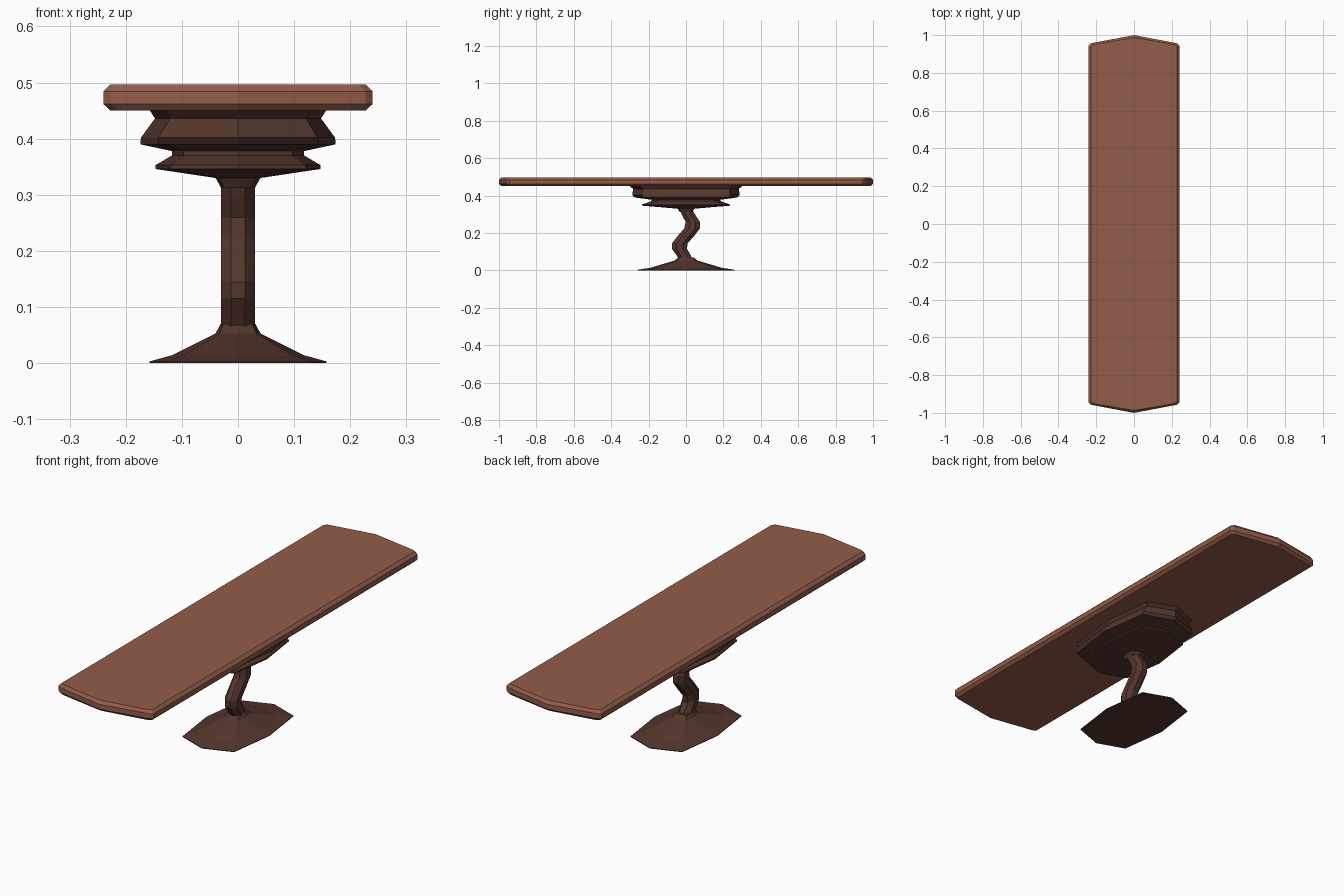
import bpy
import bmesh
from math import cos, sin, pi

cube = bpy.data.objects.get("Cube")
if cube:
    bpy.data.objects.remove(cube, do_unlink=True)


def material(name, colour):
    mat = bpy.data.materials.new(name)
    mat.use_nodes = True
    mat.diffuse_color = colour
    mat.node_tree.nodes["Principled BSDF"].inputs["Base Color"].default_value = colour
    return mat


def loft(name, rings, mat):
    """Skin a stack of rings with equal point counts and cap both ends."""
    bm = bmesh.new()
    loops = [[bm.verts.new(p) for p in ring] for ring in rings]
    n = len(loops[0])
    for low, high in zip(loops, loops[1:]):
        for i in range(n):
            j = (i + 1) % n
            bm.faces.new((low[i], low[j], high[j], high[i]))
    bm.faces.new(loops[0][::-1])
    bm.faces.new(loops[-1])
    bmesh.ops.recalc_face_normals(bm, faces=bm.faces)
    mesh = bpy.data.meshes.new(name)
    bm.to_mesh(mesh)
    bm.free()
    mesh.materials.append(mat)
    obj = bpy.data.objects.new(name, mesh)
    bpy.context.collection.objects.link(obj)
    return obj


def pad_ring(rx, ry, z):
    """Stretched octagon with corners on the axes and full diagonals."""
    shape = [(1, 0), (.82, .82), (0, 1), (-.82, .82),
             (-1, 0), (-.82, -.82), (0, -1), (.82, -.82)]
    return [(rx * x, ry * y, z) for x, y in shape]


def stem_ring(y, ry, z):
    """Flat-sided octagon, shifted along y."""
    r = 1 / cos(pi / 8)
    angles = [(i + .5) * pi / 4 for i in range(8)]
    return [(.03 * r * cos(a), y + ry * r * sin(a), z) for a in angles]


def top_ring(inset, z):
    """Long board outline with pointed ends and clipped corners."""
    x, y = .24 - inset, .945 - inset / 2
    quarter = [(x, y), (x - .013, y + .012), (0, 1 - inset)]
    half = quarter + [(-px, py) for px, py in quarter[1::-1]]
    return [(px, py, z) for px, py in half + [(-px, -py) for px, py in half]]


top_wood = material("warm brown wood", (.29, .108, .067, 1))
dark_wood = material("dark brown wood", (.09, .037, .027, 1))

# Board with chamfered rim
loft("table_top", [top_ring(.013, .45), top_ring(0, .462),
                   top_ring(0, .484), top_ring(.013, .497)], top_wood)

# Stepped support under the board
support = [(.03, .033, .312), (.04, .045, .33), (.147, .235, .346),
           (.147, .235, .353), (.118, .185, .37), (.118, .185, .378),
           (.174, .275, .39), (.173, .287, .402), (.148, .283, .436),
           (.157, .3, .45)]
loft("top_support", [pad_ring(*p) for p in support], dark_wood)

# S-shaped stem
stem = [(0, .034, .055), (-.012, .038, .08), (-.035, .04, .115), (-.033, .042, .145),
        (0, .044, .185), (.033, .042, .225), (.036, .038, .26),
        (.015, .036, .295), (0, .033, .325)]
loft("stem", [stem_ring(*p) for p in stem], dark_wood)

# Flared foot
foot = [(.158, .26, 0), (.158, .26, .003), (.118, .19, .014),
        (.04, .06, .053), (.031, .04, .07)]
loft("foot", [pad_ring(*p) for p in foot], dark_wood)
